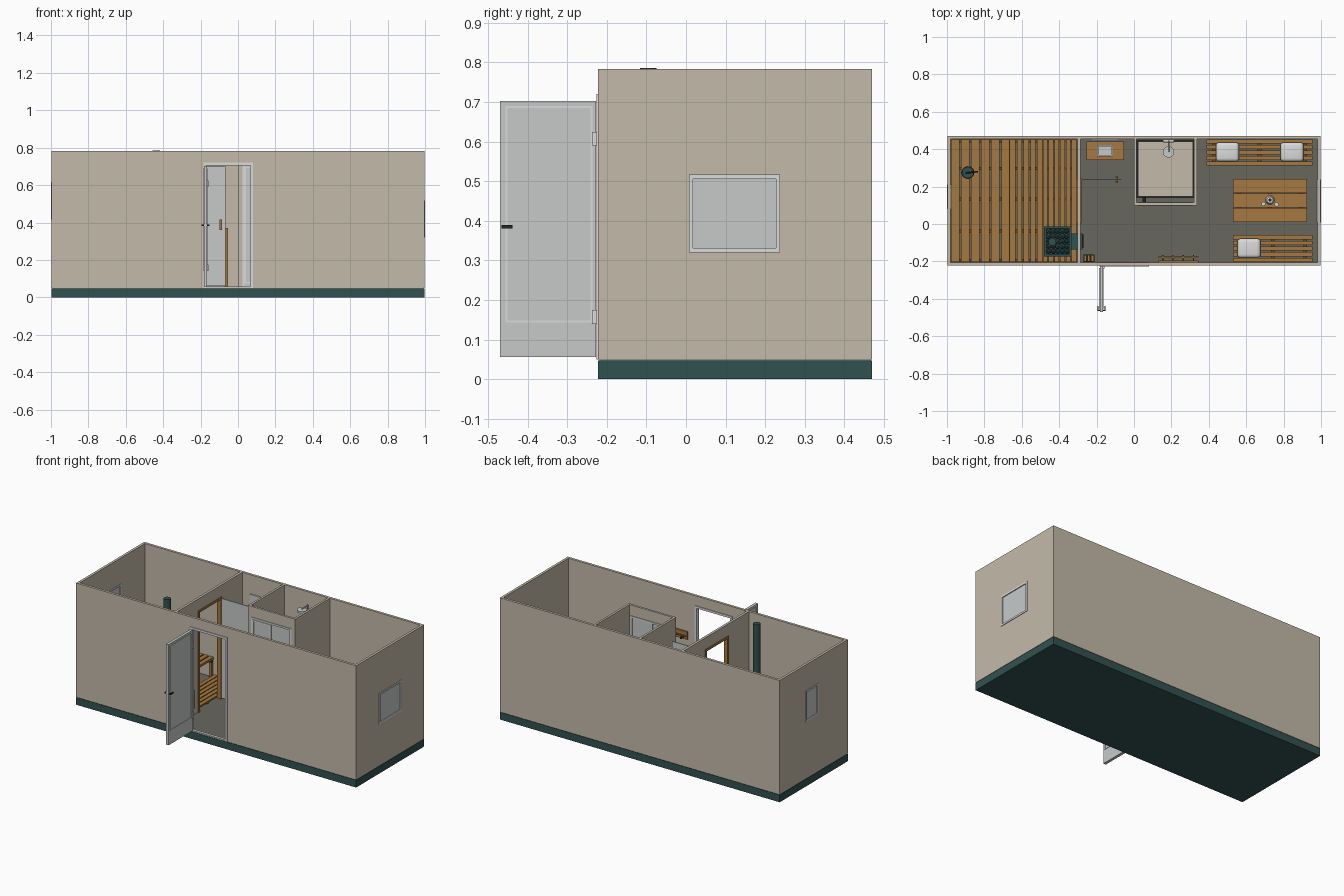
import bpy, bmesh, math, random
from mathutils import Vector

random.seed(4)


def mat(name, r, g, b):
    m = bpy.data.materials.new(name)
    m.diffuse_color = (r, g, b, 1)
    return m


BEIGE = mat("beige wall", 0.55, 0.49, 0.40)
GREEN = mat("dark green metal", 0.03, 0.085, 0.08)
FLOOR = mat("grey floor", 0.14, 0.135, 0.11)
WOOD = mat("warm wood", 0.38, 0.19, 0.05)
GREY = mat("pale grey panel", 0.57, 0.59, 0.59)
WHITE = mat("white trim", 0.70, 0.71, 0.71)
BLACK = mat("near black", 0.015, 0.018, 0.018)
BROWN = mat("dark brown wood", 0.12, 0.065, 0.02)


def finish(name, bm, m, smooth=False):
    me = bpy.data.meshes.new(name)
    bm.to_mesh(me)
    bm.free()
    me.materials.append(m)
    ob = bpy.data.objects.new(name, me)
    bpy.context.collection.objects.link(ob)
    if smooth:
        bpy.context.view_layer.objects.active = ob
        ob.select_set(True)
        bpy.ops.object.shade_smooth_by_angle()
        ob.select_set(False)
    return ob


def add_box(bm, x0, x1, y0, y1, z0, z1):
    vs = bmesh.ops.create_cube(bm, size=1)["verts"]
    for v in vs:
        v.co = Vector(((x0 + x1) / 2 + v.co.x * (x1 - x0),
                       (y0 + y1) / 2 + v.co.y * (y1 - y0),
                       (z0 + z1) / 2 + v.co.z * (z1 - z0)))


def boxes(name, m, *dims):
    bm = bmesh.new()
    for d in dims:
        add_box(bm, *d)
    return finish(name, bm, m)


def tube(name, m, a, b, r, r2=None, n=20):
    a, b = Vector(a), Vector(b)
    bm = bmesh.new()
    bmesh.ops.create_cone(bm, cap_ends=True, segments=n, radius1=r,
                          radius2=r if r2 is None else r2, depth=(b - a).length)
    rot = Vector((0, 0, 1)).rotation_difference(b - a).to_matrix()
    for v in bm.verts:
        v.co = rot @ v.co + (a + b) / 2
    return finish(name, bm, m, True)


def ring(axis, t0, t1, a0, a1, z0, z1, w, bottom=True):
    """Boxes of a border of width w; axis is the thin direction."""
    parts = [(a0, a0 + w, z0, z1), (a1 - w, a1, z0, z1), (a0 + w, a1 - w, z1 - w, z1)]
    if bottom:
        parts.append((a0 + w, a1 - w, z0, z0 + w))
    return [(t0, t1, *p) if axis == "x" else (*p[:2], t0, t1, *p[2:]) for p in parts]


def wall(name, axis, t0, t1, a0, a1, z0, z1, hole):
    """Wall with one rectangular opening."""
    h0, h1, k0, k1 = hole
    parts = [(a0, h0, z0, z1), (h1, a1, z0, z1), (h0, h1, k1, z1)]
    if k0 > z0 + 0.001:
        parts.append((h0, h1, z0, k0))
    boxes(name, BEIGE, *[(t0, t1, *p) if axis == "x" else (*p[:2], t0, t1, *p[2:]) for p in parts])


def slats(name, x0, x1, y0, y1, z0, z1, n, along, gap=0.008):
    out = []
    lo, hi = (x0, x1) if along == "y" else (y0, y1)
    step = (hi - lo + gap) / n
    for i in range(n):
        s = lo + i * step
        e = s + step - gap
        out.append((s, e, y0, y1, z0, z1) if along == "y" else (x0, x1, s, e, z0, z1))
    boxes(name, WOOD, *out)


# Shell
T, H, B = 0.016, 0.783, 0.05
XE, YF, YB = 0.996, -0.222, 0.47
boxes("base_frame", GREEN, (-XE, XE, YF, YB, 0, B - 0.003))
boxes("floor", FLOOR, (-XE + 0.003, XE - 0.003, YF + 0.003, YB - 0.003, B - 0.003, B + 0.004))
boxes("back_wall", BEIGE, (-XE, XE, YB - T, YB, B, H))
wall("front_wall", "y", YF, YF + T, -XE, XE, B, H, (-0.18, 0.075, B, 0.712))
wall("left_wall", "x", -XE, -XE + T, YF + T, YB - T, B, H, (0.085, 0.205, 0.425, 0.61))
wall("right_wall", "x", XE - T, XE, YF + T, YB - T, B, H, (0.015, 0.23, 0.328, 0.508))
wall("sauna_partition", "x", -0.303, -0.287, YF + T, YB - T, B, H, (0.01, 0.235, B, 0.70))

# Windows
for side, y0, y1, z0, z1, n in ((-1, 0.08, 0.21, 0.417, 0.617, "left"), (1, 0.007, 0.238, 0.32, 0.517, "right")):
    a, b = sorted((side * 0.976, side))
    boxes(n + "_window_frame", WHITE, *ring("x", a, b, y0, y1, z0, z1, 0.011))
    a, b = sorted((side * 0.982, side * 0.994))
    boxes(n + "_window_pane", GREY, (a, b, y0 + 0.01, y1 - 0.01, z0 + 0.01, z1 - 0.01))

# Entrance: frame, threshold and open leaf
boxes("entrance_frame", WHITE, *ring("y", YF - 0.004, YF + T + 0.004, -0.185, 0.08, B, 0.72, 0.014, False))
boxes("entrance_threshold", GREY, (-0.171, 0.066, YF - 0.003, YF + T, B, B + 0.008))
boxes("entrance_door", GREY, (-0.183, -0.165, -0.47, -0.227, 0.056, 0.703))
for x0, x1 in ((-0.186, -0.183), (-0.165, -0.162)):
    boxes("entrance_door_moulding", WHITE, *ring("x", x0, x1, -0.456, -0.236, 0.143, 0.69, 0.005))
boxes("entrance_handle", BLACK, (-0.192, -0.156, -0.466, -0.459, 0.381, 0.389),
      (-0.196, -0.19, -0.466, -0.438, 0.381, 0.389), (-0.158, -0.152, -0.466, -0.438, 0.381, 0.389))
boxes("entrance_hinges", WHITE, *[(-0.165, -0.157, -0.238, -0.224, z, z + 0.035) for z in (0.14, 0.59)])

# Sauna doorway and open glass leaf
boxes("sauna_door_frame", WOOD, *ring("x", -0.308, -0.282, 0.003, 0.242, B, 0.708, 0.014, False))
boxes("sauna_door", GREY, (-0.28, -0.068, 0.234, 0.241, 0.06, 0.70))
boxes("sauna_door_handle", WOOD, (-0.098, -0.086, 0.218, 0.226, 0.36, 0.415),
      (-0.098, -0.086, 0.249, 0.257, 0.36, 0.415), (-0.095, -0.089, 0.225, 0.25, 0.38, 0.395))

# Sauna benches and duckboard
slats("upper_bench_seat", -0.978, -0.665, -0.203, 0.452, 0.315, 0.33, 6, "y", 0.009)
slats("lower_bench_seat", -0.662, -0.49, -0.203, 0.452, 0.17, 0.185, 5, "y", 0.008)
slats("sauna_duckboard", -0.487, -0.308, -0.203, 0.452, 0.062, 0.072, 6, "y", 0.006)
ys = (-0.203, -0.045, 0.125, 0.29, 0.435)
boxes("bench_rails", BROWN, *[(-0.975, -0.67, y, y + 0.016, 0.29, 0.315) for y in ys],
      *[(-0.66, -0.492, y, y + 0.016, 0.15, 0.17) for y in ys],
      *[(-0.485, -0.31, y, y + 0.016, 0.053, 0.062) for y in ys])
boxes("bench_legs", WOOD, *[(x, x + 0.018, y, y + 0.016, 0.053, z)
      for x, z in ((-0.685, 0.29), (-0.512, 0.15)) for y in ys])
slats("bench_front_boards", -0.672, -0.664, -0.203, 0.452, 0.20, 0.222, 1, "y")

# Stove with stones and flue
boxes("stove_body", GREEN, (-0.475, -0.34, -0.168, -0.018, 0.085, 0.30))
boxes("stove_rim", GREEN, (-0.48, -0.468, -0.173, -0.013, 0.29, 0.345), (-0.347, -0.335, -0.173, -0.013, 0.29, 0.345),
      (-0.468, -0.347, -0.173, -0.161, 0.29, 0.345), (-0.468, -0.347, -0.025, -0.013, 0.29, 0.345))
boxes("stove_feet", BLACK, *[(x, x + 0.015, y, y + 0.015, 0.07, 0.086) for x in (-0.47, -0.36) for y in (-0.16, -0.04)])
boxes("firebox_tunnel", GREEN, (-0.341, -0.276, -0.135, -0.05, 0.10, 0.22))
boxes("firebox_door", BLACK, (-0.276, -0.270, -0.128, -0.057, 0.11, 0.21))
bm = bmesh.new()
for i in range(5):
    for j in range(5):
        vs = bmesh.ops.create_icosphere(bm, subdivisions=1, radius=random.uniform(0.013, 0.018))["verts"]
        bmesh.ops.translate(bm, verts=vs, vec=(-0.455 + i * 0.024, -0.146 + j * 0.027, 0.315 + random.uniform(0, 0.015)))
finish("stove_stones", bm, GREEN)
tube("stove_flue", GREEN, (-0.437, -0.095, 0.29), (-0.437, -0.095, 0.786), 0.021, n=24)

# Bucket and ladle
tube("bucket", BLACK, (-0.888, 0.275, 0.33), (-0.888, 0.275, 0.385), 0.027, 0.034)
tube("bucket_water", GREEN, (-0.888, 0.275, 0.384), (-0.888, 0.275, 0.387), 0.027)
tube("ladle", BLACK, (-0.90, 0.272, 0.388), (-0.835, 0.28, 0.42), 0.004, n=8)

# Shower cabin
boxes("shower_side_walls", BEIGE, (0.0, 0.014, 0.10, YB - T, B, H), (0.322, 0.336, 0.10, YB - T, B, H))
wall("shower_front_wall", "y", 0.10, 0.114, 0.014, 0.322, B, H, (0.03, 0.306, B, 0.71))
boxes("shower_door_frame", WHITE, *ring("y", 0.096, 0.118, 0.024, 0.312, B, 0.715, 0.011))
boxes("shower_glass", GREY, (0.035, 0.165, 0.102, 0.106, 0.06, 0.705), (0.16, 0.301, 0.108, 0.112, 0.06, 0.705))
boxes("shower_glass_trim", WHITE, *ring("y", 0.098, 0.103, 0.035, 0.165, 0.075, 0.70, 0.008))
boxes("shower_tray", BEIGE, (0.022, 0.316, 0.148, 0.442, B, 0.072))
boxes("shower_tray_seal", BLACK, (0.014, 0.322, 0.14, 0.452, B, 0.06))
tube("shower_rail", GREY, (0.185, 0.444, 0.35), (0.185, 0.444, 0.70), 0.004, n=10)
tube("shower_arm", GREY, (0.185, 0.447, 0.70), (0.185, 0.385, 0.70), 0.004, n=10)
tube("shower_head", GREY, (0.185, 0.385, 0.685), (0.185, 0.385, 0.697), 0.03, n=24)
tube("shower_mixer", GREY, (0.155, 0.444, 0.37), (0.215, 0.444, 0.37), 0.008, n=12)
boxes("shower_door_handle", BLACK, (0.045, 0.065, 0.118, 0.145, 0.37, 0.376))

# Wash stand
boxes("wash_stand", WOOD, (-0.255, -0.053, 0.342, 0.442, 0.352, 0.37), (-0.255, -0.237, 0.342, 0.442, 0.054, 0.352),
      (-0.071, -0.053, 0.342, 0.442, 0.054, 0.352), (-0.237, -0.071, 0.35, 0.436, 0.16, 0.172))
boxes("wash_basin", WHITE, *[(a, b, c, d, 0.37, 0.40) for a, b, c, d in
      ((-0.198, -0.19, 0.362, 0.422), (-0.12, -0.112, 0.362, 0.422), (-0.19, -0.12, 0.362, 0.37), (-0.19, -0.12, 0.414, 0.422))])
boxes("basin_bottom", GREY, (-0.19, -0.12, 0.37, 0.414, 0.37, 0.38))
boxes("mirror", GREY, (-0.23, -0.08, 0.448, 0.454, 0.45, 0.66))

# Log box by the partition
slats("log_box", -0.268, -0.215, -0.2, -0.165, 0.06, 0.11, 3, "y", 0.005)
boxes("log_box_core", BLACK, (-0.271, -0.212, -0.203, -0.162, 0.054, 0.10))

# Coat rack
boxes("coat_rack", WOOD, (0.13, 0.345, -0.205, -0.195, 0.49, 0.54), (0.13, 0.345, -0.181, -0.174, 0.515, 0.522))
boxes("coat_hooks", BROWN, *[(x, x + 0.007, -0.196, -0.165, 0.50, 0.515) for x in (0.15, 0.205, 0.26, 0.315)])


# Lounge benches and table
def bench(name, x0, x1, y0, y1, n):
    slats(name + "_seat", x0, x1, y0, y1, 0.182, 0.196, n, "x", 0.008)
    fx = (x0 + 0.03, (x0 + x1) / 2 - 0.01, x1 - 0.05)
    boxes(name + "_supports", BROWN, *[(x, x + 0.02, y0 + 0.008, y1 - 0.008, 0.162, 0.182) for x in fx])
    boxes(name + "_legs", WOOD, *[(x, x + 0.02, y, y + 0.02, 0.054, 0.162) for x in fx for y in (y0 + 0.008, y1 - 0.028)])


bench("back_bench", 0.387, 0.955, 0.312, 0.452, 5)
bench("front_bench", 0.53, 0.955, -0.203, -0.06, 5)
slats("table_top", 0.53, 0.925, 0.012, 0.24, 0.275, 0.29, 3, "x", 0.004)
boxes("table_legs", WOOD, *[(x, x + 0.024, y, y + 0.024, 0.054, 0.275) for x in (0.55, 0.88) for y in (0.03, 0.198)])
boxes("table_rails", BROWN, *[(x, x + 0.02, 0.02, 0.232, 0.257, 0.275) for x in (0.552, 0.717, 0.882)])

# Cushions
for i, (x, y) in enumerate(((0.50, 0.385), (0.845, 0.385), (0.615, -0.13))):
    bm = bmesh.new()
    add_box(bm, x - 0.062, x + 0.062, y - 0.052, y + 0.052, 0.196, 0.236)
    ob = finish("cushion_%d" % (i + 1), bm, WHITE)
    bev = ob.modifiers.new("round", "BEVEL")
    bev.width, bev.segments = 0.019, 4
    ob.data.polygons.foreach_set("use_smooth", [True] * len(ob.data.polygons))

# Tableware
tube("jug", WHITE, (0.727, 0.128, 0.29), (0.727, 0.128, 0.345), 0.024, 0.017)
tube("jug_opening", BLACK, (0.727, 0.128, 0.344), (0.727, 0.128, 0.347), 0.009)
for x, y in ((0.692, 0.108), (0.762, 0.105)):
    tube("cup", WHITE, (x, y, 0.29), (x, y, 0.31), 0.009, 0.011, 14)
